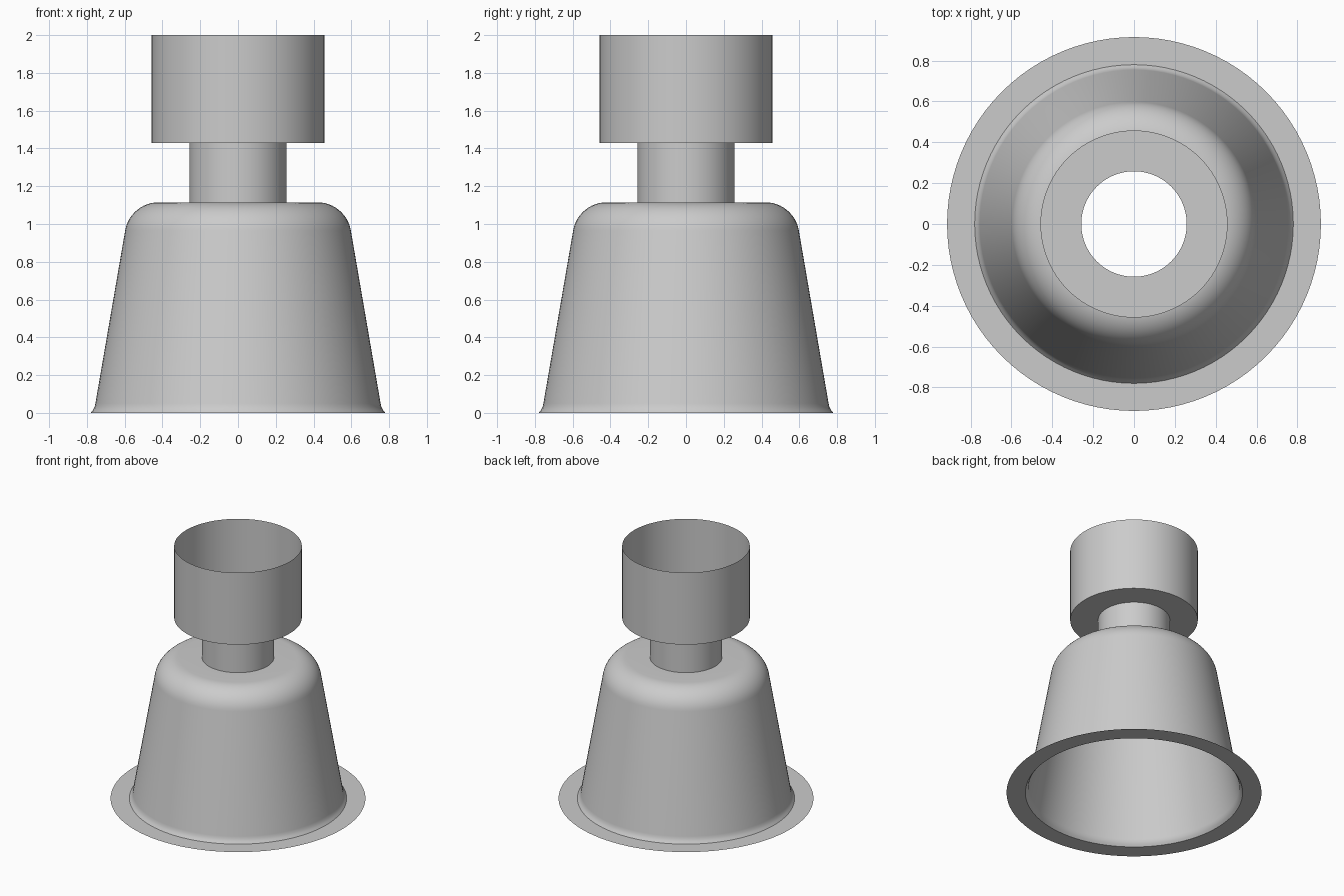
import bpy
import math

SEGMENTS = 96

if "Cube" in bpy.data.objects:
    bpy.data.objects.remove(bpy.data.objects["Cube"], do_unlink=True)

grey = bpy.data.materials.new("plain grey")
grey.use_nodes = True
colour = (0.6, 0.6, 0.6, 1)
grey.diffuse_color = colour
grey.node_tree.nodes["Principled BSDF"].inputs["Base Color"].default_value = colour


def revolve(name, profile):
    """Turn a (radius, height) profile, listed bottom to top, into a thin open shell."""
    verts, faces = [], []
    for r, z in profile:
        for i in range(SEGMENTS):
            a = math.tau * i / SEGMENTS
            verts.append((r * math.cos(a), r * math.sin(a), z))
    for row in range(len(profile) - 1):
        for i in range(SEGMENTS):
            j = (i + 1) % SEGMENTS
            low, high = row * SEGMENTS, (row + 1) * SEGMENTS
            faces.append((low + i, low + j, high + j, high + i))
    mesh = bpy.data.meshes.new(name)
    mesh.from_pydata(verts, [], faces)
    mesh.materials.append(grey)
    obj = bpy.data.objects.new(name, mesh)
    bpy.context.collection.objects.link(obj)
    bpy.ops.object.select_all(action='DESELECT')
    obj.select_set(True)
    bpy.context.view_layer.objects.active = obj
    bpy.ops.object.shade_smooth_by_angle(angle=math.radians(35))


NECK, CUP, SHOULDER_Z, CUP_Z = 0.258, 0.458, 1.115, 1.43

# Flat ring around the open base
revolve("base_flange", [(0.915, 0), (0.78, 0)])

# Tapered bell with a small foot flare and a rounded shoulder
fillet, centre = 0.18, 0.42
shoulder = []
for k in range(13):
    a = math.radians(10 + 80 * k / 12)
    shoulder.append((centre + fillet * math.cos(a),
                     SHOULDER_Z - fillet + fillet * math.sin(a)))
foot = [(0.78, 0), (0.768, 0.015), (0.759, 0.032), (0.755, 0.05)]
revolve("bell_body", foot + shoulder + [(NECK, SHOULDER_Z)])

# Open tube joining the bell and the cup
revolve("neck_tube", [(NECK, SHOULDER_Z), (NECK, CUP_Z)])

# Open-topped cup with a hole in its floor
revolve("top_cup", [(NECK, CUP_Z), (CUP, CUP_Z), (CUP, 2)])
